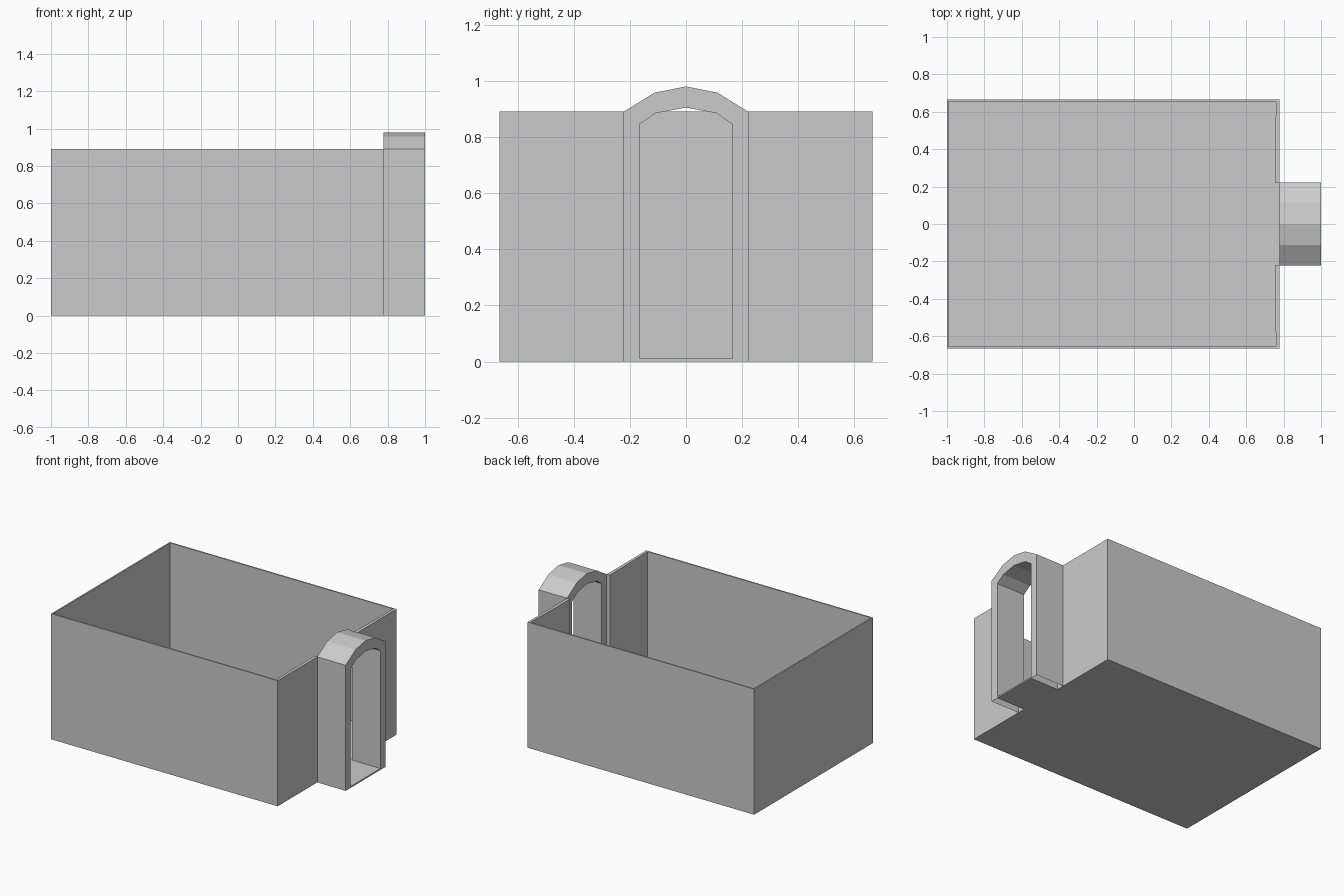
import bpy, bmesh
from mathutils import Vector

if "Cube" in bpy.data.objects:
    bpy.data.objects.remove(bpy.data.objects["Cube"])


def prism(name, half, axis, lo, hi, drop=None):
    """Mirror a half outline across y, extrude it along axis, then drop unwanted faces."""
    mirrored = [(p[0], -p[1]) for p in reversed(half)]
    outline = list(half) + [p for p in mirrored if p not in half]
    bm = bmesh.new()
    if axis == 'z':
        verts = [bm.verts.new((x, y, lo)) for x, y in outline]
        move = Vector((0, 0, hi - lo))
    else:
        verts = [bm.verts.new((lo, y, z)) for z, y in outline]
        move = Vector((hi - lo, 0, 0))
    face = bm.faces.new(verts)
    ext = bmesh.ops.extrude_face_region(bm, geom=[face], use_keep_orig=True)
    bmesh.ops.translate(bm, vec=move,
                        verts=[g for g in ext['geom'] if isinstance(g, bmesh.types.BMVert)])
    bmesh.ops.recalc_face_normals(bm, faces=bm.faces[:])
    if drop:
        bad = [f for f in bm.faces if drop(f.normal, f.calc_center_median())]
        bmesh.ops.delete(bm, geom=bad, context='FACES_ONLY')
    mesh = bpy.data.meshes.new(name)
    bm.to_mesh(mesh)
    bm.free()
    obj = bpy.data.objects.new(name, mesh)
    bpy.context.collection.objects.link(obj)
    return obj


X0, X1, X2 = -1.0, 0.777, 1.0   # back of room, front wall, porch end
W, T, H = 0.665, 0.01, 0.89     # half width, wall thickness, wall height
PO, PI = 0.222, 0.166           # porch outer and inner half width

# Room walls: thin shell, open toward the porch; points are (x, y).
# The +y half is outside then inside, and the -y half joins it across the back.
outer = [(X1, PO), (X1, W), (X0, W)]
inner = [(X0 + T, W - T), (X1 - 0.018, W - T), (X1 - 0.024, PO)]
flip = lambda pts: [(x, -y) for x, y in reversed(pts)]
loop = outer + flip(outer) + [(x, -y) for x, y in reversed(inner)] + inner


def walls():
    bm = bmesh.new()
    face = bm.faces.new([bm.verts.new((x, y, 0)) for x, y in loop])
    ext = bmesh.ops.extrude_face_region(bm, geom=[face], use_keep_orig=True)
    bmesh.ops.translate(bm, vec=(0, 0, H),
                        verts=[g for g in ext['geom'] if isinstance(g, bmesh.types.BMVert)])
    bmesh.ops.recalc_face_normals(bm, faces=bm.faces[:])
    bmesh.ops.delete(bm, geom=[f for f in bm.faces if f.normal.z < -0.5], context='FACES_ONLY')
    mesh = bpy.data.meshes.new("room_walls")
    bm.to_mesh(mesh)
    bm.free()
    bpy.context.collection.objects.link(bpy.data.objects.new("room_walls", mesh))


walls()

# Floor slab running out through the porch; only the front sill edge is kept
prism("floor", [(X2, PI), (X1, PI), (X1, W), (X0, W)], 'z', 0, T,
      lambda n, c: abs(n.z) < 0.5 and c.x < X2 - 0.01)

# Porch arch: faceted outer and inner curves, hollow open jamb bottoms; points are (z, y)
prism("porch_arch",
      [(0.98, 0), (0.958, 0.112), (H, PO), (0, PO),
       (0, PI), (0.845, PI), (0.885, 0.108), (0.905, 0)],
      'x', X1, X2, lambda n, c: n.z < -0.5 and c.z < 0.01)
